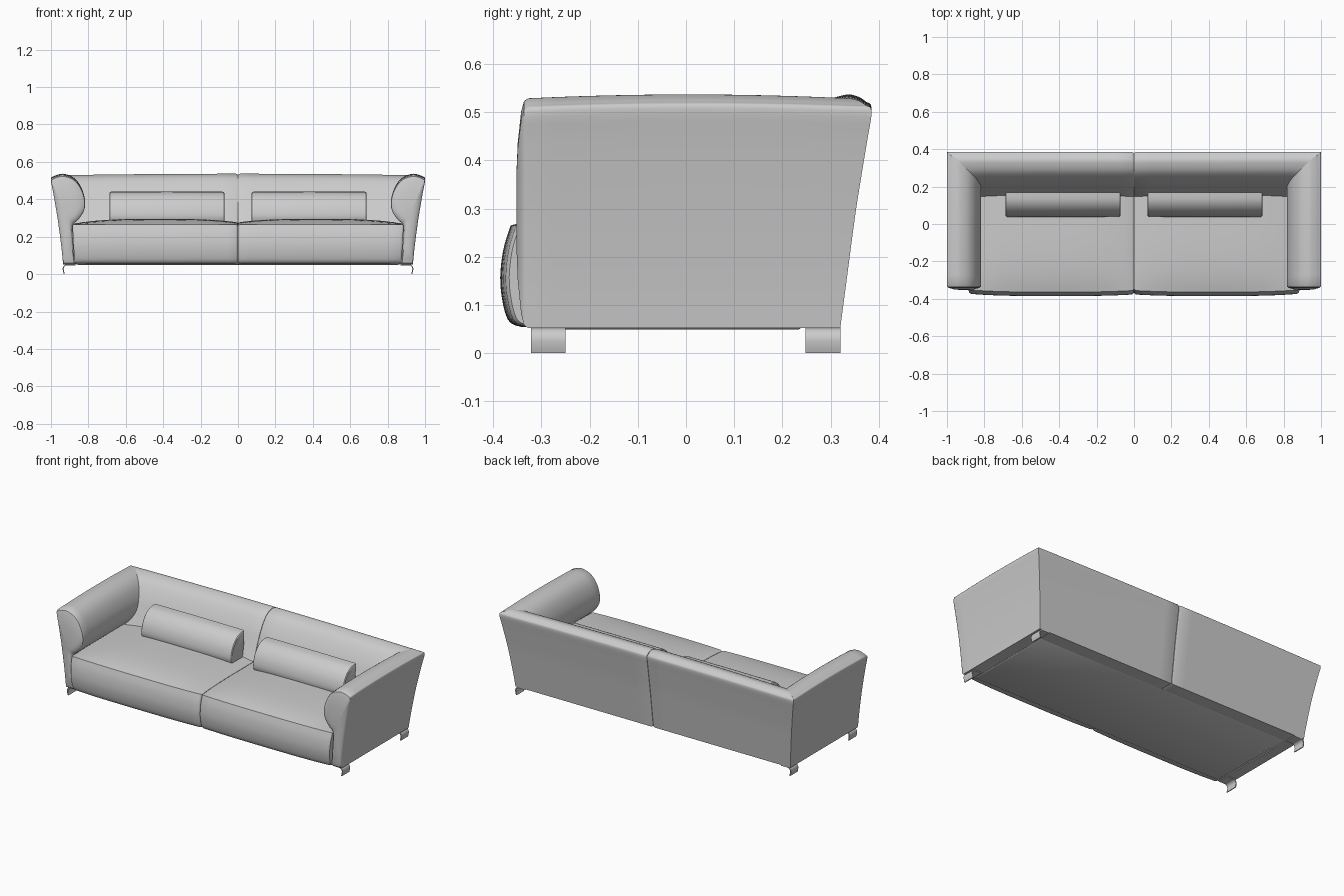
import bpy, bmesh, math

if "Cube" in bpy.data.objects:
    bpy.data.objects.remove(bpy.data.objects["Cube"])


def spline(pts, n=4):
    """Catmull-Rom resample of an open list of points."""
    p = [pts[0]] + list(pts) + [pts[-1]]
    out = []
    for i in range(1, len(p) - 2):
        for k in range(n):
            t = k / n
            out.append(tuple(0.5 * (2 * b + (c - a) * t + (2 * a - 5 * b + 4 * c - d) * t * t
                                    + (3 * b - a - 3 * c + d) * t ** 3)
                             for a, b, c, d in zip(*p[i - 1:i + 3])))
    return out + [tuple(pts[-1])]


def loft(name, rings, caps=(True, True), mirror=True):
    """Skin closed rings into a smooth shaded object, mirrored across x."""
    bm = bmesh.new()
    vs = [[bm.verts.new(c) for c in r] for r in rings]
    n = len(vs[0])
    for a, b in zip(vs, vs[1:]):
        for i in range(n):
            j = (i + 1) % n
            bm.faces.new((a[i], a[j], b[j], b[i]))
    if caps[0]:
        bm.faces.new(vs[0])
    if caps[1]:
        bm.faces.new(vs[-1])
    bmesh.ops.recalc_face_normals(bm, faces=bm.faces)
    me = bpy.data.meshes.new(name)
    bm.to_mesh(me)
    bm.free()
    ob = bpy.data.objects.new(name, me)
    bpy.context.collection.objects.link(ob)
    bpy.ops.object.select_all(action='DESELECT')
    bpy.context.view_layer.objects.active = ob
    ob.select_set(True)
    bpy.ops.object.shade_smooth_by_angle(angle=math.radians(35))
    if mirror:
        ob.modifiers.new("mirror", 'MIRROR').use_mirror_merge = False
    return ob


# Shared roll profile: inward offset on the arm, inward offset on the back, height
PROFILE = spline([
    (.065, .065, .052), (.055, .052, .15), (.035, .032, .30), (.012, .010, .44),
    (.0, .0, .508), (.012, .012, .522), (.04, .03, .533), (.07, .055, .536),
    (.115, .10, .52), (.15, .135, .485), (.175, .17, .43), (.183, .195, .375),
    (.172, .215, .33), (.145, .233, .29), (.115, .245, .255), (.12, .25, .15),
    (.125, .25, .052)])


def sag(z, t):
    """Lower the upper part of the roll towards the ends of each run."""
    return z - .008 * max(0, (z - .3) / .235) * (2 * t - 1) ** 2


# Arms: bulged front cap, then a run back to the mitred corner
rings = []
for s, y in ((.3, -.352), (.6, -.349), (.88, -.342), (.975, -.336)):
    rings.append([(1 - (.09 + (a - .09) * s), y, .3 + (sag(z, 0) - .3) * s)
                  for a, b, z in PROFILE])
for i in range(13):
    t = i / 12
    rings.append([(1 - a, -.328 + (.385 - b + .328) * t, sag(z, t)) for a, b, z in PROFILE])
loft("arms", rings, (True, False))

# Backrest halves: from the mitre to a soft centre seam
rings = []
for i in range(13):
    t = i / 12
    rings.append([(1 - a + (.01 - 1 + a) * t, .385 - b, sag(z, t * .5)) for a, b, z in PROFILE])
rings.append([(.001, .385 - (.13 + (b - .13) * .96), .3 + (sag(z, .5) - .3) * .98)
              for a, b, z in PROFILE])
loft("backrest", rings, (False, True))

# Seat cushions: bowed front panel, seam edge, crowned top
FRONT = spline([(-.34, .054), (-.37, .07), (-.385, .14), (-.38, .21), (-.364, .265)])


def seat_ring(x, s=1):
    u = abs((x - .42) / .465) ** 3
    pts = [(y + .012 * u, z) for y, z in FRONT]
    y0 = pts[-1][0]
    for k in range(1, 17):
        v = k / 16
        pts.append((y0 + (.16 - y0) * v,
                    .265 + .031 * (1 - .85 * u) * (1 - (1 - v) ** 5)))
    pts.append((.16, .054))
    taper = .015 if x > .8 else 0
    return [(x - taper * (1 - z / .27), -.11 + (y + .11) * s, .16 + (z - .16) * s)
            for y, z in pts]


rings = [seat_ring(.001, .965), seat_ring(.004, .985), seat_ring(.012)]
rings += [seat_ring(.012 + .863 * i / 20) for i in range(1, 21)]
rings += [seat_ring(.882, .99), seat_ring(.886, .975)]
loft("seat_cushions", rings)

# Lumbar pillows: quarter-round section with a flat leaning back
section = spline([(.05, .27), (.038, .31), (.05, .365), (.08, .41), (.12, .435), (.168, .441)])
section += [(.165, .36), (.15, .27)]


def pillow_ring(x, s):
    return [(x, .11 + (y - .11) * s, .35 + (z - .35) * s) for y, z in section]


loft("lumbar_pillows", [pillow_ring(x, s) for x, s in (
    (.072, .9), (.076, .98), (.085, 1), (.38, 1.01), (.675, 1), (.684, .98), (.688, .9))])

# Underside panel
loft("base_panel", [[(sx * w, y, z) for sx, y in ((-1, f), (1, f), (1, r), (-1, r))]
                    for w, f, r, z in ((.86, -.32, .24, .07), (.86, -.32, .24, .053),
                                       (.853, -.313, .233, .049))], mirror=False)

# Feet: thin bent metal blades at the four corners
outer = spline([(.87, .052), (.915, .052), (.93, .046), (.937, .032), (.936, .015), (.932, 0)])
inner = spline([(.87, .047), (.912, .047), (.925, .042), (.931, .031), (.930, .015), (.926, 0)])
blade = outer + inner[::-1]
for name, y0 in (("front_feet", -.322), ("rear_feet", .248)):
    loft(name, [[(x, y, z) for x, z in blade] for y in (y0, y0 + .072)])
